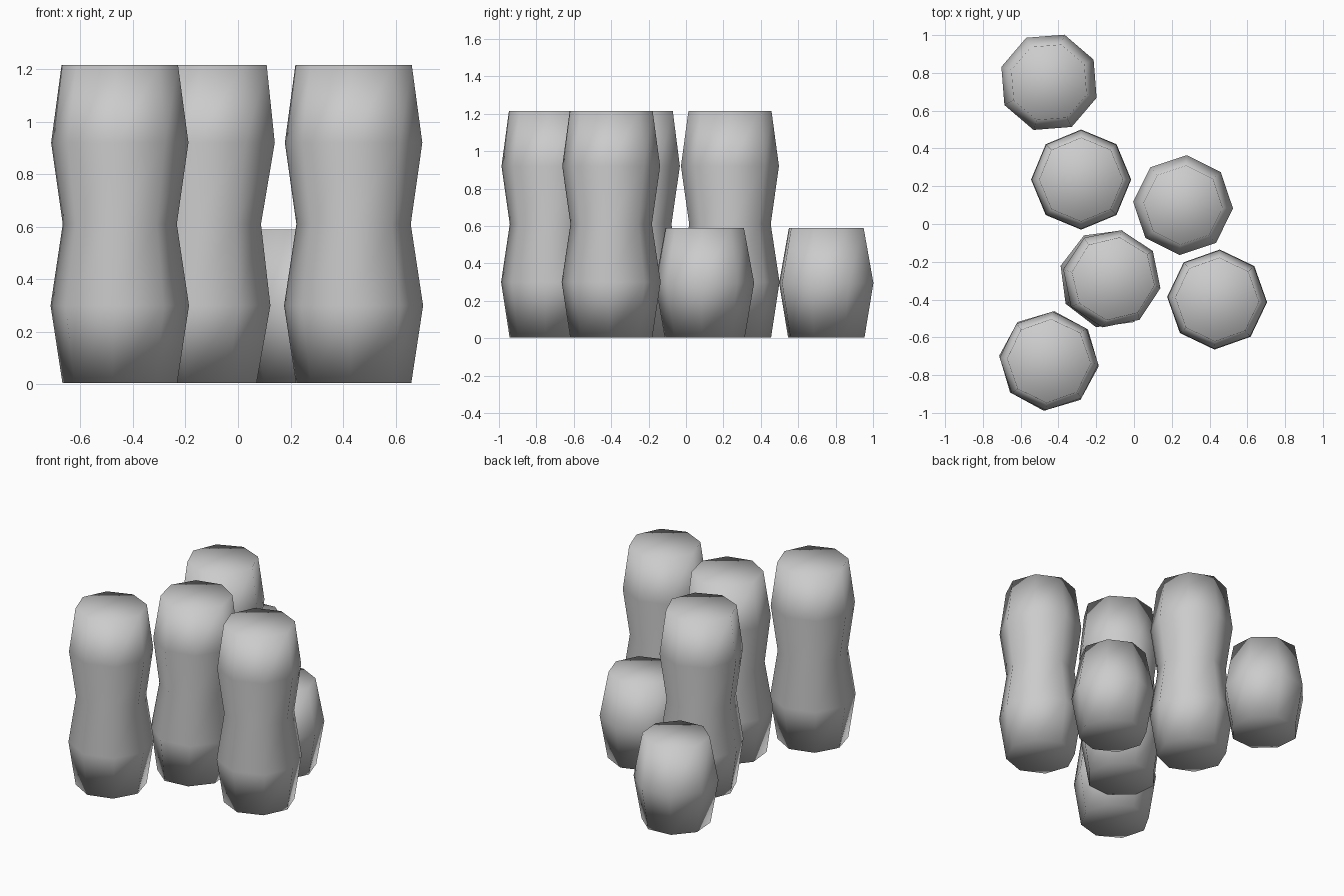
import bpy, bmesh
from math import cos, sin, radians, tau

cube = bpy.data.objects.get("Cube")
if cube:
    bpy.data.objects.remove(cube)

GREY = (0.6, 0.6, 0.6, 1)
grey = bpy.data.materials.new("plain grey")
grey.use_nodes = True
grey.diffuse_color = GREY
grey.node_tree.nodes["Principled BSDF"].inputs["Base Color"].default_value = GREY

SIDES = 8
# radius and height of each ring, from the foot upwards
SHORT = [(0.215, 0.005), (0.265, 0.295), (0.21, 0.59)]
TALL = [(0.22, 0.005), (0.265, 0.30), (0.218, 0.61), (0.262, 0.92), (0.222, 1.215)]


def column(name, x, y, turn, profile, lean=0, twist=0):
    """Bulging eight-sided column; lean and twist displace its lower end."""
    bm = bmesh.new()
    rings = []
    top = profile[-1][1]
    for radius, z in profile:
        low = 1 - z / top
        rings.append([
            bm.verts.new((x + lean * low + radius * cos(a), y + radius * sin(a), z))
            for a in (radians(turn + twist * low) + tau * i / SIDES for i in range(SIDES))])
    for lower, upper in zip(rings, rings[1:]):
        for i in range(SIDES):
            j = (i + 1) % SIDES
            bm.faces.new((lower[i], lower[j], upper[j], upper[i]))
    bm.faces.new(reversed(rings[0]))
    bm.faces.new(rings[-1])
    for face in bm.faces:
        face.smooth = True
    mesh = bpy.data.meshes.new(name)
    bm.to_mesh(mesh)
    bm.free()
    mesh.materials.append(grey)
    obj = bpy.data.objects.new(name, mesh)
    bpy.context.collection.objects.link(obj)
    # Let the wide caps dominate the soft rim shading
    soft = obj.modifiers.new("area shading", 'WEIGHTED_NORMAL')
    soft.mode = 'FACE_AREA'
    soft.weight = 50


# Short columns
column("short_column_back", -0.45, 0.75, 27, SHORT)
column("short_column_left", 0.26, 0.10, -4, SHORT)

# Tall columns
column("tall_column_back", -0.28, 0.235, 0, TALL)
column("tall_column_middle", -0.11, -0.29, -9, TALL, lean=-0.03, twist=-8)
column("tall_column_left", 0.44, -0.40, -3, TALL)
column("tall_column_front", -0.45, -0.725, -3, TALL, twist=-4)
